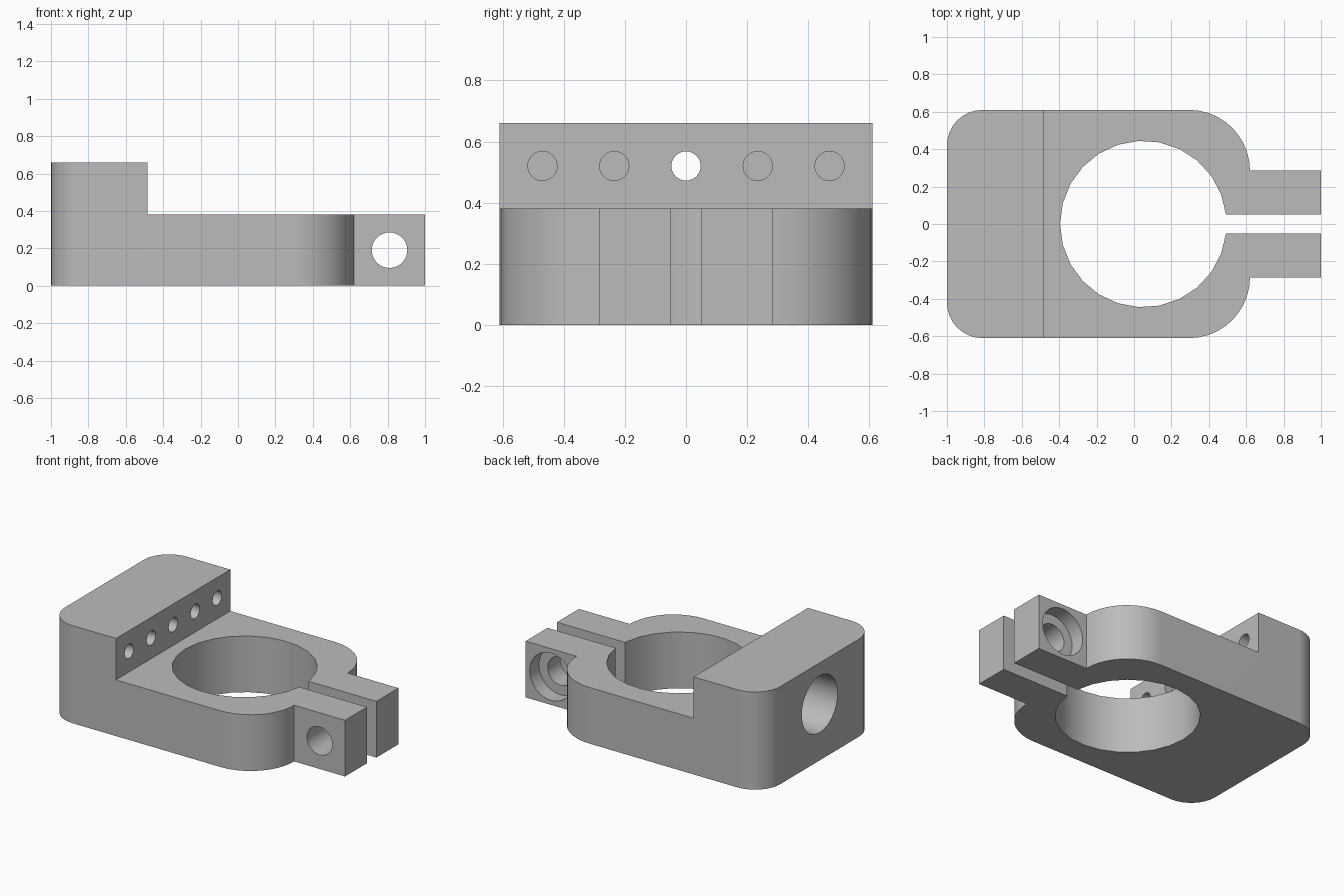
import bpy, bmesh, math
from mathutils import Matrix

if "Cube" in bpy.data.objects:
    bpy.data.objects.remove(bpy.data.objects["Cube"])

H_LOW, H_HIGH = 0.38, 0.66      # ring height, rear block height
HALF_W, STEP_X = 0.61, -0.485   # half width, front of the rear block
BORE_X, BORE_R = 0.05, 0.445
SLIT, LUG_Y = 0.05, 0.285

grey = bpy.data.materials.new("grey metal")
grey.diffuse_color = (0.5, 0.5, 0.5, 1)
grey.use_nodes = True
grey.node_tree.nodes["Principled BSDF"].inputs["Base Color"].default_value = grey.diffuse_color


def arc(cx, cy, r, a0, a1, n):
    """Points on an arc, angles in degrees."""
    return [(cx + r * math.cos(math.radians(a0 + (a1 - a0) * i / n)),
             cy + r * math.sin(math.radians(a0 + (a1 - a0) * i / n))) for i in range(n + 1)]


def make_object(name, bm):
    bmesh.ops.recalc_face_normals(bm, faces=bm.faces)
    mesh = bpy.data.meshes.new(name)
    bm.to_mesh(mesh)
    bm.free()
    mesh.materials.append(grey)
    obj = bpy.data.objects.new(name, mesh)
    bpy.context.collection.objects.link(obj)
    return obj


def cut(target, cutter):
    """Subtract the cutter, then remove it."""
    bpy.context.view_layer.objects.active = target
    mod = target.modifiers.new("cut", 'BOOLEAN')
    mod.operation, mod.solver, mod.object = 'DIFFERENCE', 'EXACT', cutter
    bpy.ops.object.modifier_apply(modifier=mod.name)
    bpy.data.objects.remove(cutter)


def drill(target, axis, start, end, u, v, r, n=32):
    """Round hole along x (u=y, v=z) or y (u=x, v=z)."""
    mid = (start + end) / 2
    if axis == 'X':
        m = Matrix.Translation((mid, u, v)) @ Matrix.Rotation(math.pi / 2, 4, 'Y')
    else:
        m = Matrix.Translation((u, mid, v)) @ Matrix.Rotation(math.pi / 2, 4, 'X')
    bm = bmesh.new()
    bmesh.ops.create_cone(bm, cap_ends=True, segments=n, radius1=r, radius2=r,
                          depth=abs(end - start), matrix=m)
    cutter = make_object("drill", bm)
    cutter.hide_render = True
    cut(target, cutter)


# Split clamp outline: outer corners, lugs, slit and bore in one closed loop
r_back, r_front = 0.19, 0.325
half = arc(0.62 - r_front, HALF_W - r_front, r_front, 0, 90, 10)
half += arc(-1 + r_back, HALF_W - r_back, r_back, 90, 180, 8)
lug = [(1, SLIT), (1, LUG_Y)]
upper = lug + half
lower = [(x, -y) for x, y in reversed(upper)]
open_angle = math.degrees(math.asin(SLIT / BORE_R))
bore = arc(BORE_X, 0, BORE_R, 360 - open_angle, open_angle, 24)
outline = upper + lower + bore

bm = bmesh.new()
base = bm.faces.new([bm.verts.new((x, y, 0)) for x, y in outline])
top = bmesh.ops.extrude_face_region(bm, geom=[base])["geom"]
bmesh.ops.translate(bm, vec=(0, 0, H_HIGH), verts=[g for g in top if isinstance(g, bmesh.types.BMVert)])
body = make_object("clamp_body", bm)

# Step down from the rear block to the ring
bm = bmesh.new()
bmesh.ops.create_cube(bm, size=1, matrix=Matrix.Translation((STEP_X + 1, 0, H_LOW + 0.5))
                      @ Matrix.Diagonal((2, 2, 1, 1)))
cut(body, make_object("step_cutter", bm))

# Row of small holes in the step, and the large socket in the rear face
for y in (-0.47, -0.235, 0, 0.235, 0.47):
    drill(body, 'X', -0.70, STEP_X + 0.1, y, 0.52, 0.048, 24)
drill(body, 'X', -1.1, -0.65, 0, 0.38, 0.192)

# Clamp bolt hole through both lugs, counterbored at the back
drill(body, 'Y', -0.5, 0.5, 0.81, 0.19, 0.095)
drill(body, 'Y', LUG_Y - 0.1, 0.5, 0.81, 0.19, 0.16)

# Smooth curves, crisp edges, clean flats
bpy.ops.object.select_all(action='DESELECT')
body.select_set(True)
bpy.context.view_layer.objects.active = body
bpy.ops.object.shade_smooth_by_angle(angle=math.radians(30))
weighted = body.modifiers.new("flat_faces", 'WEIGHTED_NORMAL')
weighted.keep_sharp = True
